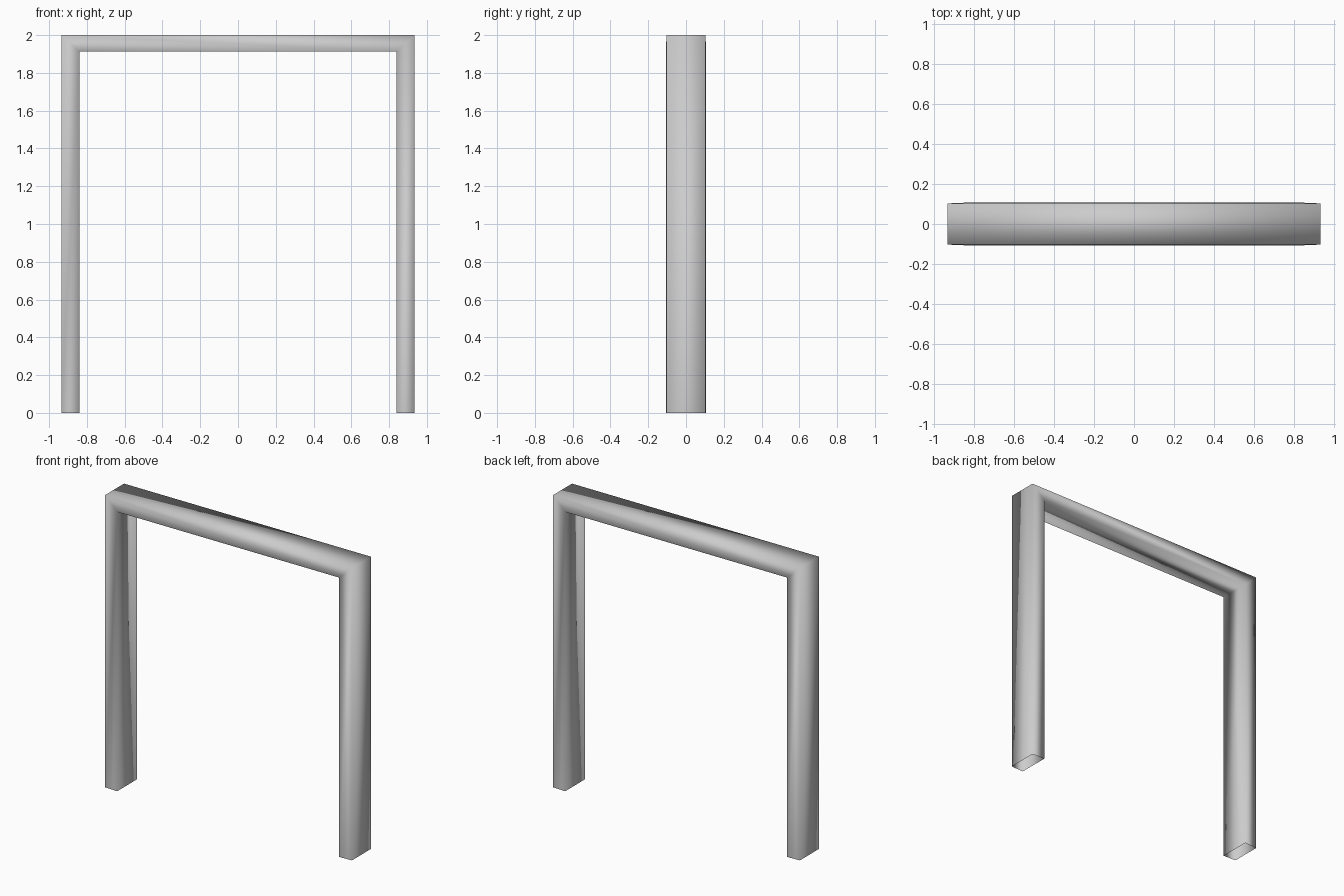
import bpy, bmesh

if "Cube" in bpy.data.objects:
    bpy.data.objects.remove(bpy.data.objects["Cube"])

# Path stations of the frame: (outer x, outer z), (inner x, inner z)
OX, IX, TOP, UNDER = 0.935, 0.84, 2.0, 1.912
STATIONS = [
    ((-OX, 0), (-IX, 0)),
    ((-OX, TOP), (-IX, UNDER)),
    ((OX, TOP), (IX, UNDER)),
    ((OX, 0), (IX, 0)),
]
OUT_Y, IN_Y = 0.103, 0.107   # inner edge is very slightly deeper

bm = bmesh.new()
rings = []
for (ox, oz), (ix, iz) in STATIONS:
    rings.append([bm.verts.new(p) for p in (
        (ox, -OUT_Y, oz), (ix, -IN_Y, iz), (ix, IN_Y, iz), (ox, OUT_Y, oz))])

# Mitred sweep, left open at the feet
for a, b in zip(rings, rings[1:]):
    for i in range(4):
        j = (i + 1) % 4
        bm.faces.new((a[i], a[j], b[j], b[i]))
bmesh.ops.recalc_face_normals(bm, faces=bm.faces)
for f in bm.faces:
    f.smooth = True

mesh = bpy.data.meshes.new("door_frame")
bm.to_mesh(mesh)
bm.free()
bpy.context.collection.objects.link(bpy.data.objects.new("door_frame", mesh))
